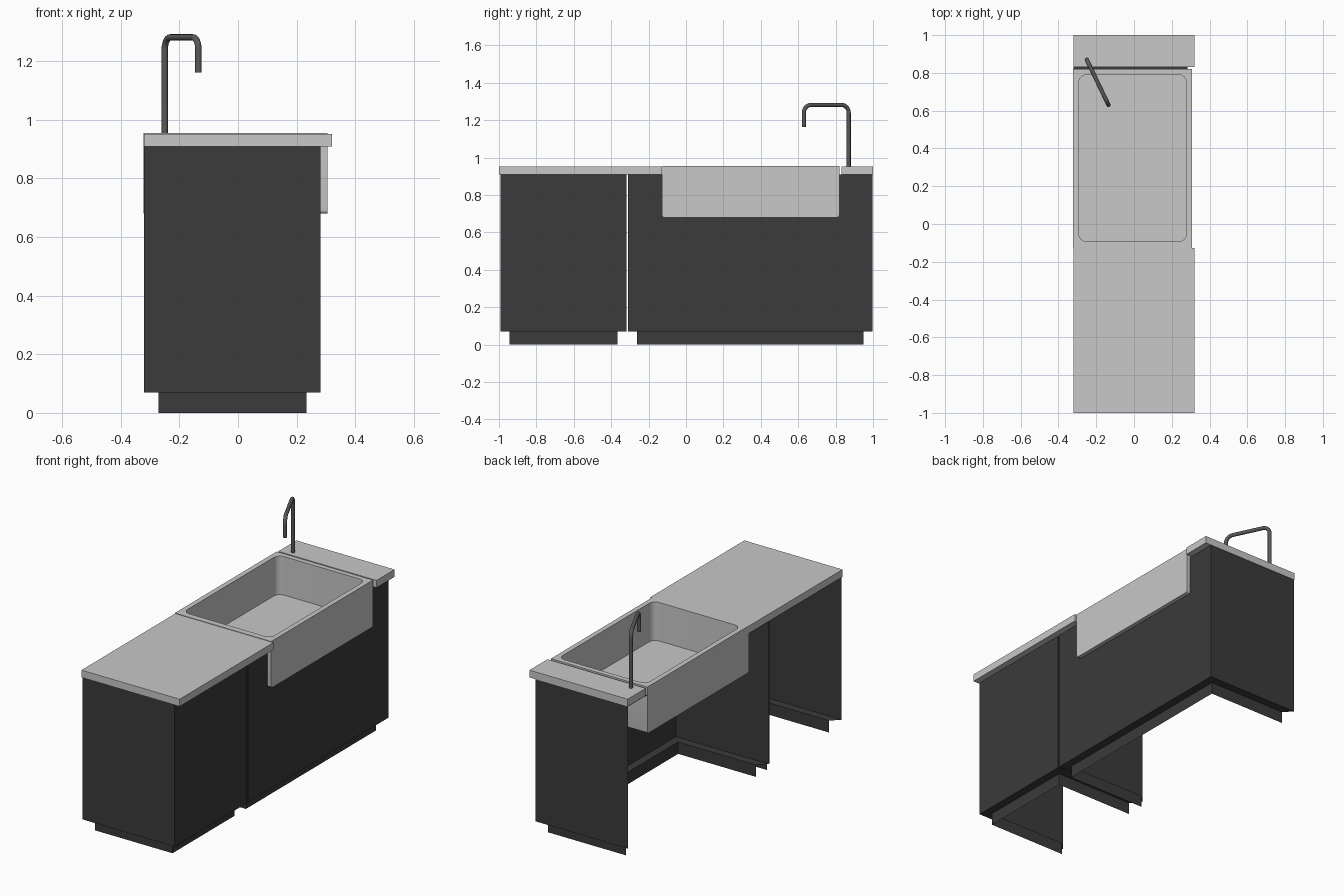
import bpy, bmesh, math
from mathutils import Vector

if "Cube" in bpy.data.objects:
    bpy.data.objects.remove(bpy.data.objects["Cube"])


def material(name, v):
    m = bpy.data.materials.new(name)
    m.diffuse_color = (v, v, v, 1)
    m.use_nodes = True
    m.node_tree.nodes["Principled BSDF"].inputs["Base Color"].default_value = m.diffuse_color
    return m


STONE = material("pale_grey_stone", 0.58)
DARK = material("charcoal_panel", 0.043)
METAL = material("dark_metal", 0.10)


def finish(name, bm, mat):
    me = bpy.data.meshes.new(name)
    bm.to_mesh(me)
    bm.free()
    ob = bpy.data.objects.new(name, me)
    bpy.context.collection.objects.link(ob)
    me.materials.append(mat)
    return ob


def box(name, lo, hi, mat, axis=None, radius=0, segs=6, keep=lambda e: True):
    """Box between two corners; edges along one axis may be rounded."""
    bm = bmesh.new()
    bmesh.ops.create_cube(bm, size=1)
    for v in bm.verts:
        v.co = [l + (c + 0.5) * (h - l) for l, h, c in zip(lo, hi, v.co)]
    if axis is not None:
        edges = [e for e in bm.edges
                 if abs((e.verts[0].co - e.verts[1].co).normalized()[axis]) > 0.9 and keep(e)]
        bmesh.ops.bevel(bm, geom=edges, offset=radius, segments=segs,
                        profile=0.5, affect='EDGES')
    return finish(name, bm, mat)


def smooth(ob):
    bpy.ops.object.select_all(action='DESELECT')
    ob.select_set(True)
    bpy.context.view_layer.objects.active = ob
    bpy.ops.object.shade_smooth_by_angle(angle=math.radians(35))


def cabinet(name, y0, y1, decks):
    """Thin shell open at the back and below, with a recessed plinth."""
    bm = bmesh.new()
    xb, xf, i = -0.32, 0.282, 0.048

    def ring(z, d):
        pts = [(xb + d, y0 + d), (xf - d, y0 + d), (xf - d, y1 - d), (xb + d, y1 - d)]
        return [bm.verts.new((x, y, z)) for x, y in pts]

    rings = [ring(0.91, 0), ring(0.07, 0), ring(0.07, i), ring(0, i)]
    for a, b in zip(rings, rings[1:]):
        for k in range(3):
            bm.faces.new((a[k], b[k], b[k + 1], a[k + 1]))
    # top deck strips under the worktops
    for d0, d1 in decks:
        bm.faces.new([bm.verts.new((x, y, 0.907)) for x, y in
                      ((xb, d0), (xf, d0), (xf, d1), (xb, d1))])
    return finish(name, bm, DARK)


# cabinets
cabinet("small_cabinet", -0.992, -0.318, [(-0.992, -0.318)])
cabinet("sink_cabinet", -0.309, 0.997, [(-0.309, -0.128), (0.82, 0.997)])

# worktops
box("long_worktop", (-0.32, -1, 0.909), (0.32, -0.128, 0.952), STONE)
box("short_worktop", (-0.32, 0.832, 0.909), (0.32, 1, 0.952), STONE)

# apron sink with a rounded basin cut into it
sink = box("apron_sink", (-0.322, -0.128, 0.68), (0.306, 0.82, 0.955), STONE, 0, 0.012, 4,
           lambda e: e.verts[0].co.z < 0.8)
cutter = box("basin_cutter", (-0.292, -0.092, 0.728), (0.277, 0.79, 1.1), STONE, 2, 0.04, 8)
cutter.hide_render = True
mod = sink.modifiers.new("basin", 'BOOLEAN')
mod.object = cutter
mod.operation = 'DIFFERENCE'
mod.solver = 'EXACT'
bpy.context.view_layer.objects.active = sink
bpy.ops.object.modifier_apply(modifier=mod.name)
bpy.data.objects.remove(cutter)
smooth(sink)

# tap: a swept tube with two rounded bends
base, tip = Vector((-0.25, 0.87, 0)), Vector((-0.135, 0.63, 0))
run = (tip - base).length
along = (tip - base) / run
TOP, BEND, R, SIDES = 1.281, 0.042, 0.011, 16
path = [(0, 0.95, 90)]  # distance along run, height, heading in degrees
for k in range(9):
    a = math.radians(180 - k * 90 / 8)
    path.append((BEND + BEND * math.cos(a), TOP - BEND + BEND * math.sin(a), 90 - k * 90 / 8))
for k in range(9):
    a = math.radians(90 - k * 90 / 8)
    path.append((run - BEND + BEND * math.cos(a), TOP - BEND + BEND * math.sin(a), -k * 90 / 8))
path.append((run, 1.162, -90))

bm = bmesh.new()
side = along.cross(Vector((0, 0, 1)))
rings = []
for s, z, h in path:
    h = math.radians(h)
    normal = along * -math.sin(h) + Vector((0, 0, math.cos(h)))
    centre = base + along * s + Vector((0, 0, z))
    rings.append([bm.verts.new(centre + R * (normal * math.cos(t) + side * math.sin(t)))
                  for t in (2 * math.pi * j / SIDES for j in range(SIDES))])
for a, b in zip(rings, rings[1:]):
    for j in range(SIDES):
        n = (j + 1) % SIDES
        bm.faces.new((a[j], a[n], b[n], b[j]))
bm.faces.new(rings[0])
bm.faces.new(rings[-1])
bmesh.ops.recalc_face_normals(bm, faces=bm.faces)
smooth(finish("tap", bm, METAL))
